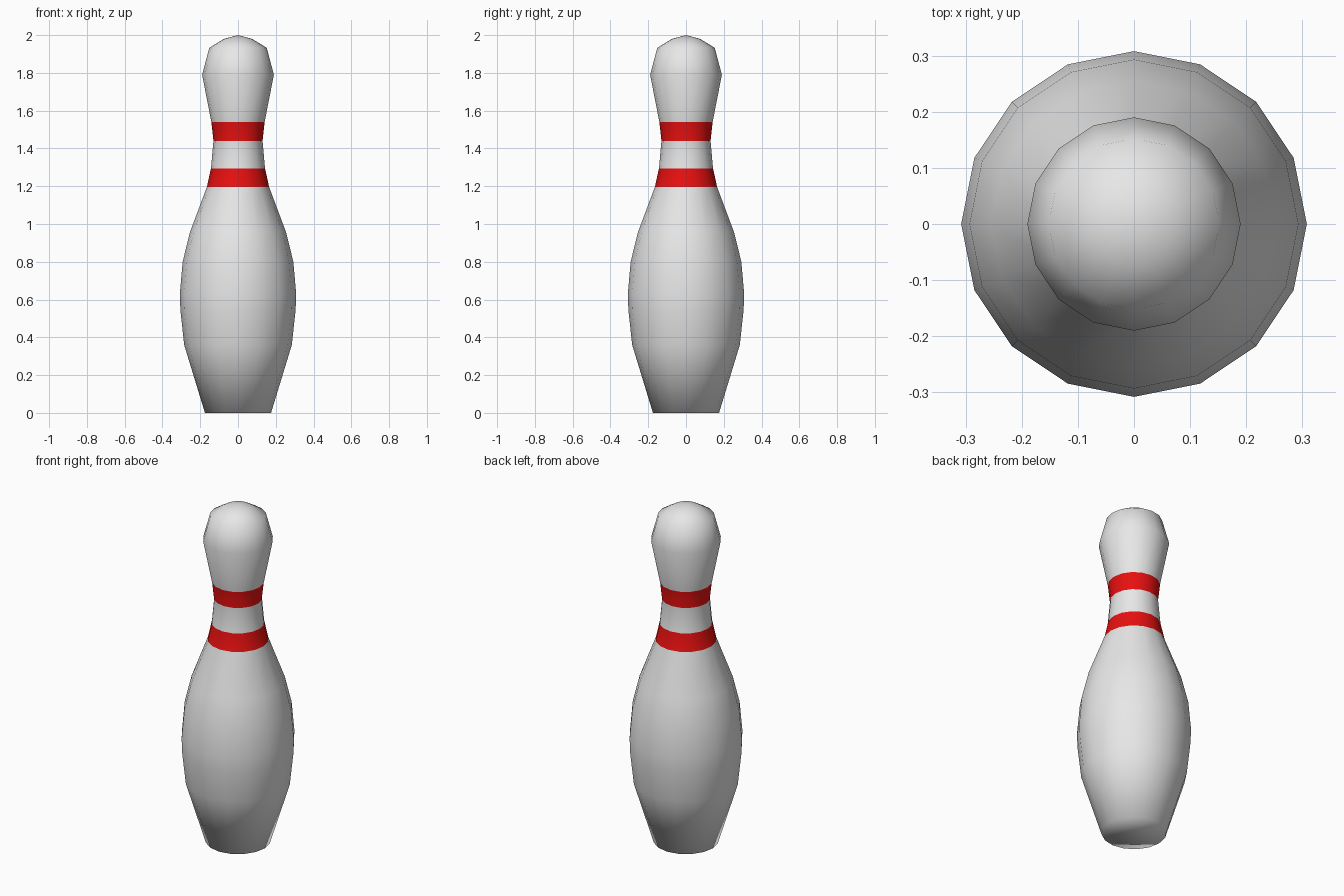
import bpy, bmesh, math

if "Cube" in bpy.data.objects:
    bpy.data.objects.remove(bpy.data.objects["Cube"])

SIDES = 16
# (radius, height) from the base up to below the crown
PROFILE = [(0.175, 0), (0.285, 0.36), (0.305, 0.545), (0.308, 0.63), (0.293, 0.80),
           (0.255, 0.955), (0.165, 1.195), (0.143, 1.295), (0.13, 1.44), (0.141, 1.54),
           (0.19, 1.79), (0.152, 1.933), (0.075, 1.98)]
STRIPES = [(1.19, 1.30), (1.43, 1.55)]


def material(name, color):
    m = bpy.data.materials.new(name)
    m.diffuse_color = (*color, 1)
    m.use_nodes = True
    m.node_tree.nodes["Principled BSDF"].inputs["Base Color"].default_value = m.diffuse_color
    return m


# lathed body
bm = bmesh.new()
rings = []
for r, z in PROFILE:
    angles = [2 * math.pi * i / SIDES for i in range(SIDES)]
    rings.append([bm.verts.new((r * math.cos(a), r * math.sin(a), z)) for a in angles])
for low, high in zip(rings, rings[1:]):
    for i in range(SIDES):
        j = (i + 1) % SIDES
        bm.faces.new((low[i], low[j], high[j], high[i]))

# flat base and rounded crown
bm.faces.new(rings[0][::-1])
tip = bm.verts.new((0, 0, 2))
for i in range(SIDES):
    bm.faces.new((rings[-1][i], rings[-1][(i + 1) % SIDES], tip))

# red neck stripes, chosen by height
for f in bm.faces:
    f.smooth = True
    zs = [v.co.z for v in f.verts]
    f.material_index = int(any(a < min(zs) and max(zs) < b for a, b in STRIPES))

mesh = bpy.data.meshes.new("bowling_pin")
bm.to_mesh(mesh)
bm.free()
mesh.materials.append(material("white", (0.8, 0.8, 0.8)))
mesh.materials.append(material("red", (0.8, 0.005, 0.005)))
pin = bpy.data.objects.new("bowling_pin", mesh)
bpy.context.collection.objects.link(pin)
